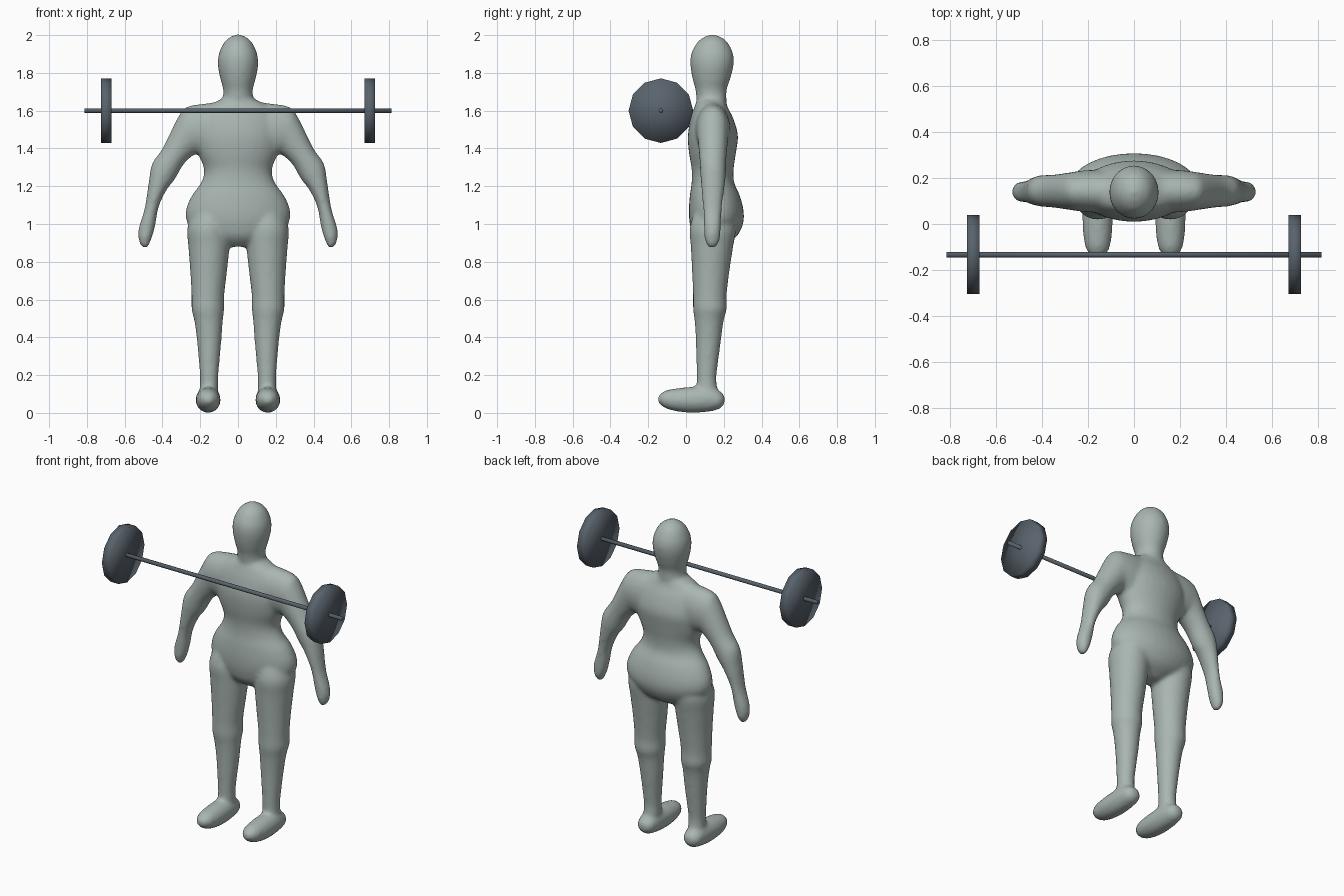
import bpy, bmesh, math
from mathutils import Vector, Matrix

if "Cube" in bpy.data.objects:
    bpy.data.objects.remove(bpy.data.objects["Cube"])


def material(name, colour):
    m = bpy.data.materials.new(name)
    m.use_nodes = True
    m.diffuse_color = (*colour, 1)
    m.node_tree.nodes["Principled BSDF"].inputs["Base Color"].default_value = (*colour, 1)
    return m


skin = material("grey green", (0.40, 0.47, 0.45))
steel = material("dark steel", (0.10, 0.125, 0.15))


def spline(p, steps=4):
    """Resample station tuples with a smooth curve through them."""
    out = []
    for i in range(len(p) - 1):
        quad = [p[max(i - 1, 0)], p[i], p[i + 1], p[min(i + 2, len(p) - 1)]]
        for s in range(steps):
            t = s / steps
            out.append([b + t * (c - a) / 2 + t * t * (a - 2.5 * b + 2 * c - d / 2)
                        + t ** 3 * (1.5 * (b - c) + (d - a) / 2) for a, b, c, d in zip(*quad)])
    return out + [list(p[-1])]


def loft(bm, sections, sides=32):
    """Skin closed ellipses, each given as centre and two half axes."""
    rings = []
    for c, u, v in sections:
        rings.append([bm.verts.new(c + u * math.cos(a) + v * math.sin(a))
                      for a in (k * math.tau / sides for k in range(sides))])
    faces = [bm.faces.new(rings[0]), bm.faces.new(rings[-1])]
    for r, q in zip(rings, rings[1:]):
        for k in range(sides):
            n = (k + 1) % sides
            faces.append(bm.faces.new((r[k], r[n], q[n], q[k])))
    bmesh.ops.recalc_face_normals(bm, faces=faces)


def limb(bm, stations, side=1):
    """Stations: outer x, outer z, inner x, inner z, front y, back y."""
    sections = []
    for ax, az, bx, bz, f, b in spline(stations):
        sections.append((Vector((side * (ax + bx) / 2, (f + b) / 2, (az + bz) / 2)),
                         Vector((side * (ax - bx) / 2, 0, (az - bz) / 2)),
                         Vector((0, (b - f) / 2, 0))))
    loft(bm, sections)


def level(z, x0, x1, f, b):
    return (x1, z, x0, z, f, b)


def finish(bm, name, mat):
    me = bpy.data.meshes.new(name)
    bm.to_mesh(me)
    bm.free()
    me.materials.append(mat)
    ob = bpy.data.objects.new(name, me)
    bpy.context.collection.objects.link(ob)
    return ob


body = bmesh.new()

# Torso, from crotch to neck base: z, half width, front, back
torso = [(.88, .06, .09, .19), (.93, .19, .04, .265), (1.0, .265, .02, .302),
         (1.07, .277, .015, .305), (1.15, .245, .02, .285), (1.22, .195, .03, .255),
         (1.29, .18, .03, .252), (1.38, .215, .015, .265), (1.47, .235, .01, .275),
         (1.56, .22, .025, .25), (1.62, .17, .045, .22), (1.66, .09, .06, .21)]
limb(body, [level(z, -w, w, f, b) for z, w, f, b in torso])

# Head and neck
head = [(1.58, .10, .06, .21), (1.66, .082, .055, .215), (1.71, .078, .05, .215),
        (1.77, .094, .034, .235), (1.84, .107, .023, .252), (1.90, .102, .027, .25),
        (1.96, .075, .058, .222), (1.99, .042, .095, .185), (2.003, .012, .13, .15)]
limb(body, [level(z, -w, w, f, b) for z, w, f, b in head])

# Limbs
arm = [(.10, 1.645, .10, 1.40, .05, .23), (.20, 1.635, .15, 1.36, .05, .235),
       (.275, 1.618, .20, 1.36, .055, .23), (.315, 1.57, .225, 1.37, .06, .225),
       (.40, 1.40, .285, 1.32, .07, .215), (.455, 1.32, .335, 1.235, .075, .212),
       (.473, 1.22, .378, 1.18, .08, .205), (.495, 1.08, .42, 1.09, .09, .19),
       (.528, .97, .436, 1.0, .095, .185), (.522, .90, .455, .93, .10, .178),
       (.497, .87, .478, .875, .12, .155)]
leg = [level(*s) for s in [
    (1.08, .06, .23, .05, .25), (.98, .045, .268, .02, .265), (.88, .045, .263, .025, .25),
    (.75, .058, .253, .032, .23), (.62, .073, .246, .037, .215), (.55, .073, .246, .037, .216),
    (.49, .08, .232, .045, .20), (.38, .088, .217, .052, .185), (.20, .104, .202, .056, .162),
    (.14, .105, .202, .055, .165), (.07, .11, .20, .05, .17)]]
# y, half width, sole z, top z
foot = [(.205, .02, .05, .09), (.18, .05, .022, .115), (.12, .062, .006, .14),
        (.03, .066, .0, .138), (-.05, .062, .008, .13), (-.11, .05, .025, .118),
        (-.148, .022, .055, .09)]
for side in (1, -1):
    limb(body, arm, side)
    limb(body, leg, side)
    loft(body, [(Vector((side * .158, y, (lo + hi) / 2)), Vector((w, 0, 0)),
                 Vector((0, 0, (hi - lo) / 2))) for y, w, lo, hi in spline(foot)])

# Fuse the parts into one soft skin
figure = finish(body, "body", skin)
fuse = figure.modifiers.new("fuse", "REMESH")
fuse.mode = "VOXEL"
fuse.voxel_size = 0.011
fuse.use_smooth_shade = True
soften = figure.modifiers.new("soften", "SMOOTH")
soften.factor = 0.5
soften.iterations = 10


# Barbell: bar and two faceted plates
def disc(name, x, radius, length, sides):
    bm = bmesh.new()
    bmesh.ops.create_cone(bm, cap_ends=True, cap_tris=True, segments=sides, radius1=radius,
                          radius2=radius, depth=length,
                          matrix=Matrix.Translation((x, -.133, 1.6)) @ Matrix.Rotation(math.pi / 2, 4, "Y"))
    for f in bm.faces:
        f.smooth = True
    return finish(bm, name, steel)


disc("barbell_bar", 0, .012, 1.625, 12)
for name, x in (("left_plate", .698), ("right_plate", -.698)):
    disc(name, x, .171, .054, 12)
